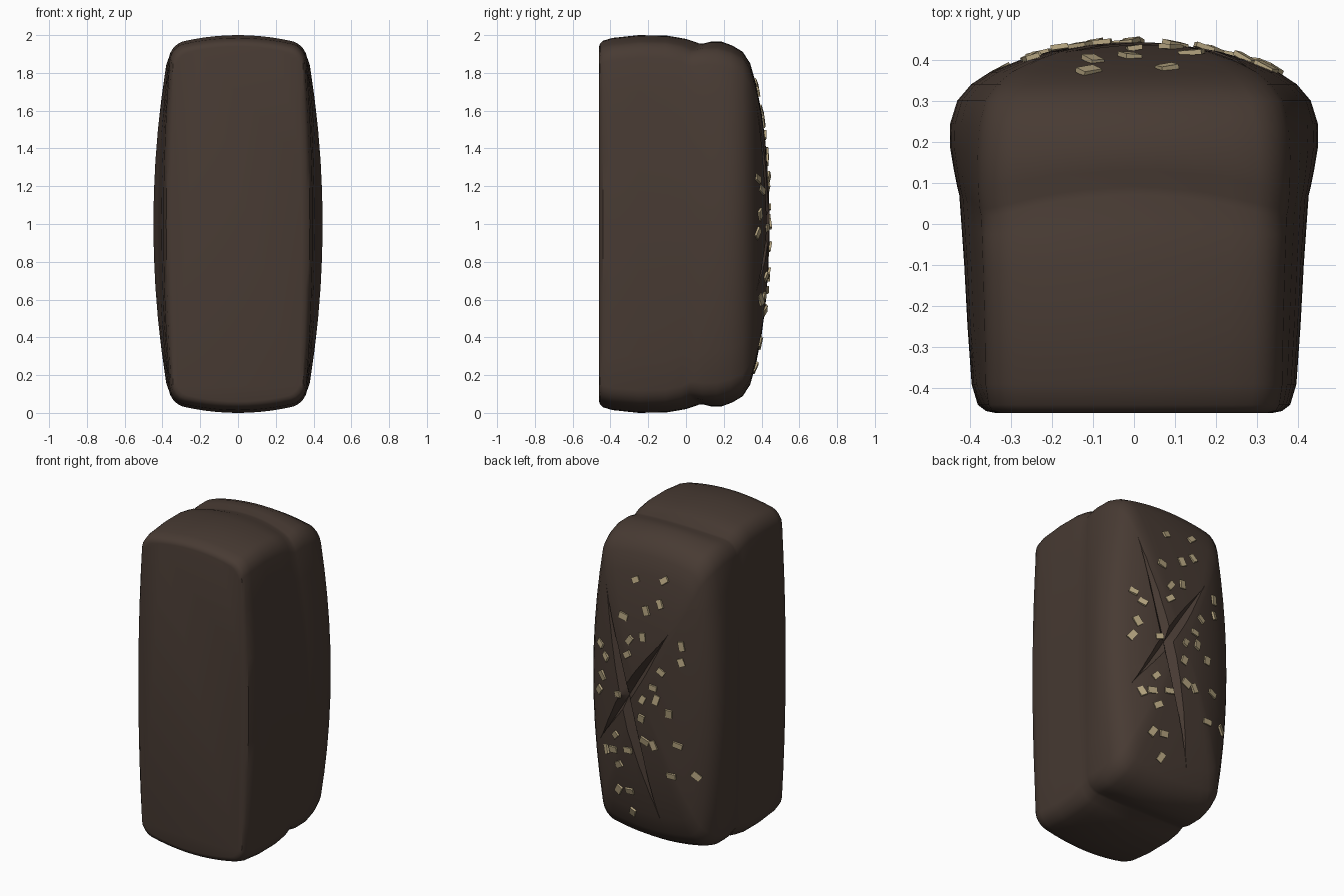
import bpy, bmesh, math, random
from mathutils import Vector, Matrix
from mathutils.bvhtree import BVHTree

random.seed(4)
if "Cube" in bpy.data.objects:
    bpy.data.objects.remove(bpy.data.objects["Cube"])


def material(name, rgb):
    mat = bpy.data.materials.new(name)
    mat.use_nodes = True
    mat.diffuse_color = (*rgb, 1)
    mat.node_tree.nodes["Principled BSDF"].inputs["Base Color"].default_value = (*rgb, 1)
    return mat


def make_object(name, bm, mat):
    bmesh.ops.recalc_face_normals(bm, faces=bm.faces)
    mesh = bpy.data.meshes.new(name)
    bm.to_mesh(mesh)
    obj = bpy.data.objects.new(name, mesh)
    obj.data.materials.append(mat)
    bpy.context.collection.objects.link(obj)
    return obj


def skin(bm, rings):
    """Bridge closed rings of equal length and cap both ends."""
    rows = [[bm.verts.new(p) for p in ring] for ring in rings]
    for a, b in zip(rows, rows[1:]):
        for i in range(len(a)):
            j = (i + 1) % len(a)
            bm.faces.new((a[i], a[j], b[j], b[i]))
    bm.faces.new(rows[0])
    bm.faces.new(rows[-1])


crust = material("dark crust", (0.064, 0.043, 0.033))
oat = material("pale oat", (0.47, 0.38, 0.22))

# Loaf profile: depth, half width, half length, side bulge, seam sag
PROFILE = [
    (-0.46, 0.335, 0.94, 0.03, 0), (-0.455, 0.36, 0.955, 0.05, 0),
    (-0.44, 0.38, 0.97, 0.08, 0), (-0.39, 0.395, 0.985, 0.1, 0),
    (-0.25, 0.405, 1.0, 0.12, 0), (-0.1, 0.413, 0.997, 0.13, 0.01),
    (0.0, 0.42, 0.98, 0.14, 0.03), (0.07, 0.425, 0.956, 0.15, 0.06),
    (0.09, 0.43, 0.955, 0.15, 0.06), (0.13, 0.438, 0.965, 0.16, 0.05),
    (0.19, 0.448, 0.965, 0.18, 0.03), (0.245, 0.447, 0.945, 0.19, 0.01),
    (0.3, 0.43, 0.912, 0.19, 0), (0.34, 0.396, 0.85, 0.19, 0),
    (0.37, 0.35, 0.745, 0.18, 0), (0.4, 0.275, 0.59, 0.17, 0),
    (0.42, 0.205, 0.44, 0.15, 0), (0.435, 0.12, 0.25, 0.12, 0),
    (0.441, 0.05, 0.1, 0.1, 0)]


def loaf_ring(y, rx, rz, bulge, sag):
    """Rounded rectangle with bowed sides, standing upright."""
    r = 0.18 * rx
    pts = []
    for k, (sx, sz) in enumerate([(1, 1), (-1, 1), (-1, -1), (1, -1)]):
        for i in range(5):
            a = math.pi / 2 * (k + i / 4)
            pts.append((sx * (rx - r) + r * math.cos(a), sz * (rz - r) + r * math.sin(a)))
    full = []
    for i, p in enumerate(pts):
        full.append(p)
        if i % 5 == 4:
            q, n = pts[(i + 1) % len(pts)], 10
            full += [(p[0] + (q[0] - p[0]) * t / n, p[1] + (q[1] - p[1]) * t / n)
                     for t in range(1, n)]
    ring = []
    for x, z in full:
        u, v = (x / rx) ** 2, (z / rz) ** 2
        ring.append((x * (1 - bulge * v), y - sag * u * v, 1 + z * (1 - 0.05 * u)))
    return ring


bm = bmesh.new()
skin(bm, [loaf_ring(*row) for row in PROFILE])
loaf = make_object("loaf", bm, crust)
surface = BVHTree.FromBMesh(bm)
bm.free()


def crown_point(x, z):
    """Point and normal on the crown."""
    hit, normal = surface.ray_cast(Vector((x, 2, z)), Vector((0, -1, 0)))[:2]
    return hit, (normal if normal.y > 0 else -normal)


# Two crossing slashes scored into the crown
def score(start, end, width, depth):
    cut = bmesh.new()
    rings, steps = [], 14
    side = Vector((end[1] - start[1], 0, start[0] - end[0])).normalized()
    for i in range(steps + 1):
        t = i / steps
        p, n = crown_point(*[a + (b - a) * t for a, b in zip(start, end)])
        s = max(math.sin(math.pi * t), 0.02)
        across = (side - n * side.dot(n)).normalized() * width * s
        rings.append([p + across + n * 0.02, p + n * 0.04, p - across + n * 0.02,
                      p - n * depth * s])
    skin(cut, rings)
    cutter = make_object("score_cutter", cut, crust)
    cut.free()
    mod = loaf.modifiers.new("score", "BOOLEAN")
    mod.operation, mod.solver, mod.object = "DIFFERENCE", "EXACT", cutter
    bpy.context.view_layer.objects.active = loaf
    bpy.ops.object.modifier_apply(modifier=mod.name)
    bpy.data.objects.remove(cutter)


score((0.29, 1.62), (-0.08, 0.24), 0.055, 0.04)
score((-0.17, 1.44), (0.33, 0.64), 0.055, 0.04)

bpy.ops.object.select_all(action="DESELECT")
loaf.select_set(True)
bpy.context.view_layer.objects.active = loaf
bpy.ops.object.shade_smooth_by_angle(angle=math.radians(35))

# Oat flakes: x and z places on the crown, in hundredths
FLAKES = [
    (8, 170), (-11, 174), (14, 147), (-1, 154), (-10, 160), (32, 124), (27, 118),
    (9, 134), (0, 138), (10, 125), (-25, 138), (-25, 128), (30, 105), (33, 95),
    (-13, 120), (-8, 109), (-1, 100), (17, 98), (-18, 95), (-10, 102), (0, 88),
    (19, 72), (21, 62), (27, 60), (-2, 74), (-8, 73), (-23, 76), (10, 65),
    (17, 54), (-19, 56), (-33, 58), (19, 37), (11, 38), (11, 24)]

bm = bmesh.new()
for x, z in FLAKES:
    p, n = crown_point(x / 100, z / 100)
    tilt = Vector([random.uniform(-0.15, 0.15) for _ in range(3)])
    turn = (n + tilt).to_track_quat("Z", "Y").to_matrix().to_4x4()
    spin = Matrix.Rotation(random.uniform(0, math.pi), 4, "Z")
    size = Matrix.Diagonal((random.uniform(0.045, 0.06), random.uniform(0.033, 0.042), 0.012, 1))
    bmesh.ops.create_cube(bm, size=1, matrix=Matrix.Translation(p + n * 0.004) @ turn @ spin @ size)
make_object("oat_flakes", bm, oat)
bm.free()
